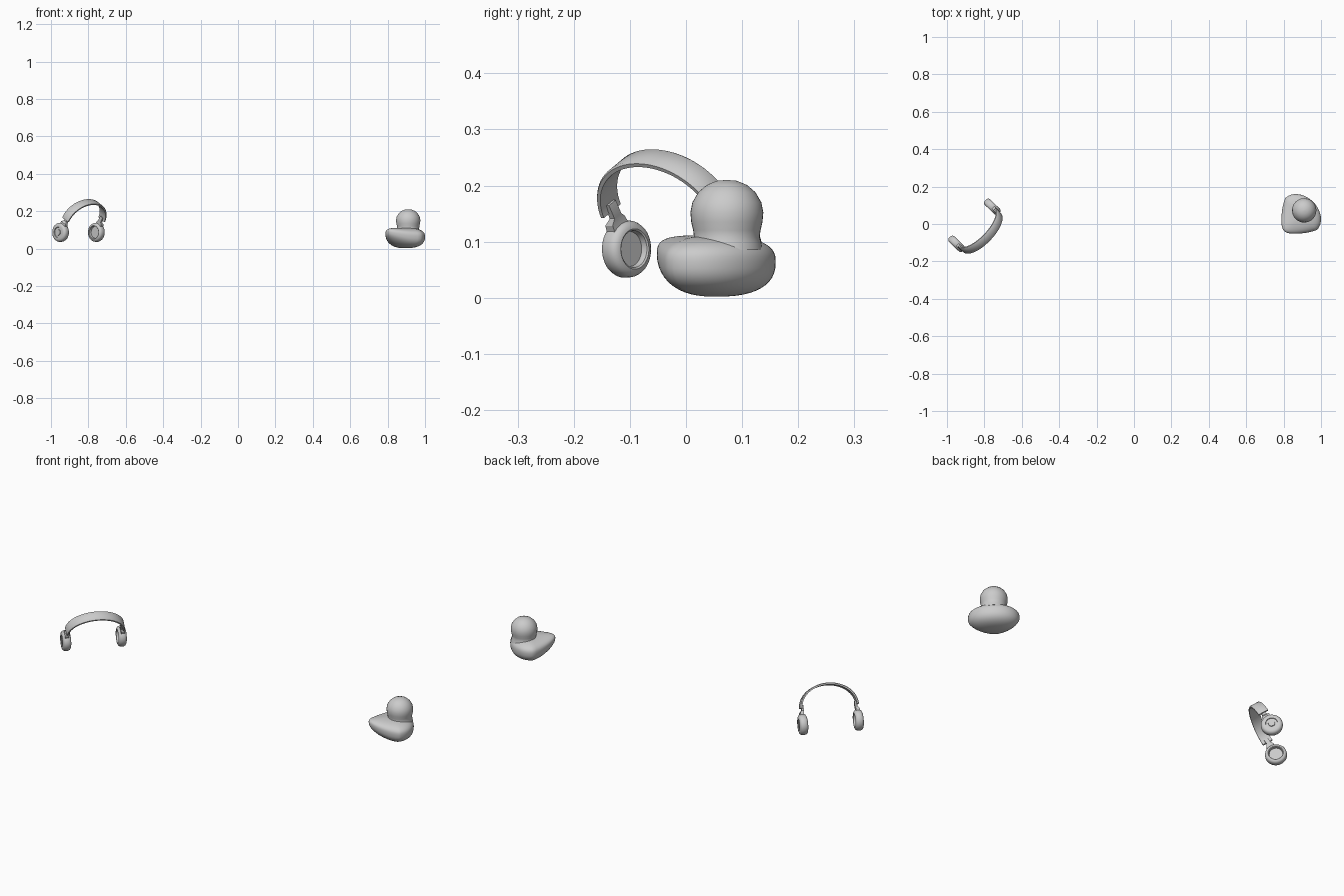
import bpy, bmesh, math
from mathutils import Matrix, Vector

if "Cube" in bpy.data.objects:
    bpy.data.objects.remove(bpy.data.objects["Cube"])


def make(name, verts, faces, matrix, angle=40, subsurf=0):
    me = bpy.data.meshes.new(name)
    bm = bmesh.new()
    vs = [bm.verts.new(v) for v in verts]
    for f in faces:
        bm.faces.new([vs[i] for i in f])
    bmesh.ops.remove_doubles(bm, verts=bm.verts, dist=1e-5)
    bmesh.ops.recalc_face_normals(bm, faces=bm.faces)
    bm.to_mesh(me)
    bm.free()
    ob = bpy.data.objects.new(name, me)
    bpy.context.collection.objects.link(ob)
    ob.matrix_world = matrix
    if subsurf:
        m = ob.modifiers.new("Smooth", 'SUBSURF')
        m.levels = m.render_levels = subsurf
    bpy.ops.object.select_all(action='DESELECT')
    ob.select_set(True)
    bpy.context.view_layer.objects.active = ob
    bpy.ops.object.shade_smooth_by_angle(angle=math.radians(angle))
    return ob


def grid_faces(rows, cols):
    return [(i * cols + j, i * cols + (j + 1) % cols,
             (i + 1) * cols + (j + 1) % cols, (i + 1) * cols + j)
            for i in range(rows - 1) for j in range(cols)]


def lathe(name, profile, matrix, n=40, angle=40, subsurf=0):
    # profile of (radius, height) turned around local z; tiny radii close the poles
    verts = [(max(r, 1e-4) * math.cos(2 * math.pi * j / n),
              max(r, 1e-4) * math.sin(2 * math.pi * j / n), z)
             for r, z in profile for j in range(n)]
    faces = grid_faces(len(profile), n)
    faces += [tuple(range(n)), tuple((len(profile) - 1) * n + j for j in range(n))]
    return make(name, verts, faces, matrix, angle, subsurf)


def sweep(name, sections, matrix, angle=40):
    # closed rings of equal length joined in order, capped at both ends
    n = len(sections[0])
    faces = grid_faces(len(sections), n)
    faces += [tuple(range(n)), tuple((len(sections) - 1) * n + j for j in range(n))]
    return make(name, [v for s in sections for v in s], faces, matrix, angle)


# ---------- duck: local x points from tail to chest ----------
duck = Matrix.Translation((0.893, 0.053, 0)) @ Matrix.Rotation(math.radians(45), 4, 'Z')


def spow(v, e):
    return math.copysign(abs(v) ** e, v)


body, rows, cols = [], 25, 48
for i in range(rows):
    phi = math.pi * (i / (rows - 1) - 0.5)
    ring, h = max(math.cos(phi), 1e-6) ** 0.8, spow(math.sin(phi), 0.8)
    for j in range(cols):
        a = 2 * math.pi * j / cols
        c, s = math.cos(a), math.sin(a)
        back = max(0, -c)
        u = ring * c * (0.128 if c < 0 else 0.092)
        v = ring * s * 0.12 * (1 - 0.45 * back)
        t = ring * back
        z = 0.065 + h * (0.046 if h > 0 else 0.063) * (1 - 0.25 * t * t) + 0.025 * t * t
        body.append((u, v, z))
make("duck_body", body, grid_faces(rows, cols), duck, 60)

# round head with a short neck sunk into the body
head = [(0.0, 0.21), (0.018, 0.2085), (0.036, 0.201), (0.051, 0.188), (0.0615, 0.17),
        (0.065, 0.152), (0.0635, 0.135), (0.060, 0.12), (0.0585, 0.108),
        (0.0615, 0.098), (0.064, 0.085), (0.0, 0.085)]
lathe("duck_head", head, duck @ Matrix.Translation((0.026, 0.002, 0)), 40, 60)

# ---------- headphones: local x between the cups, z up the leaning arch ----------
yaw, lean = math.radians(46), math.radians(30)
d = Vector((math.cos(yaw), math.sin(yaw), 0))
w = Vector((math.sin(yaw), -math.cos(yaw), 0)) * math.sin(lean) + Vector((0, 0, math.cos(lean)))
p = w.cross(d)
phones = Matrix.Translation((-0.853, -0.007, 0.087)) @ Matrix((d, p, w)).transposed().to_4x4()

# headband arch
band = []
for k in range(41):
    a = math.pi * k / 40
    c, s = math.cos(a), math.sin(a)
    nrm = Vector((c / 0.14, 0, s / 0.11)).normalized()
    mid = Vector((0.14 * c, 0, 0.078 + 0.11 * s))
    band.append([mid + nrm * o + Vector((0, y, 0)) for o, y in
                 ((0.005, -0.021), (0.005, 0.021), (0.002, 0.025), (-0.005, 0.025),
                  (-0.005, -0.025), (0.002, -0.025))])
sweep("headband", band, phones)

# cushion recess, cushion, shell, outer disc
cup = [(0, -0.008), (0.031, -0.008), (0.033, -0.019), (0.036, -0.021), (0.041, -0.020),
       (0.047, -0.016), (0.050, -0.010), (0.051, -0.003), (0.051, 0.007), (0.048, 0.014),
       (0.043, 0.018), (0.037, 0.020), (0.028, 0.020), (0.027, 0.016), (0.016, 0.016),
       (0.015, 0.020), (0, 0.020)]
for side, label in ((-1, "left"), (1, "right")):
    place = Matrix.Translation((side * 0.138, 0, 0)) @ Matrix.Rotation(side * math.pi / 2, 4, 'Y')
    lathe(label + "_ear_cup", cup, phones @ place, 48, 35)
    # slider stem between band and cup
    stem = []
    for h, hx, hy in ((0.042, 0.010, 0.020), (0.058, 0.009, 0.018),
                      (0.068, 0.006, 0.010), (0.095, 0.005, 0.010)):
        x = side * (0.138 - (0.006 if h > 0.06 else 0))
        stem.append([Vector((x + sx * hx, sy * hy, h))
                     for sx, sy in ((-1, -1), (1, -1), (1, 1), (-1, 1))])
    sweep(label + "_stem", stem, phones, 25)
